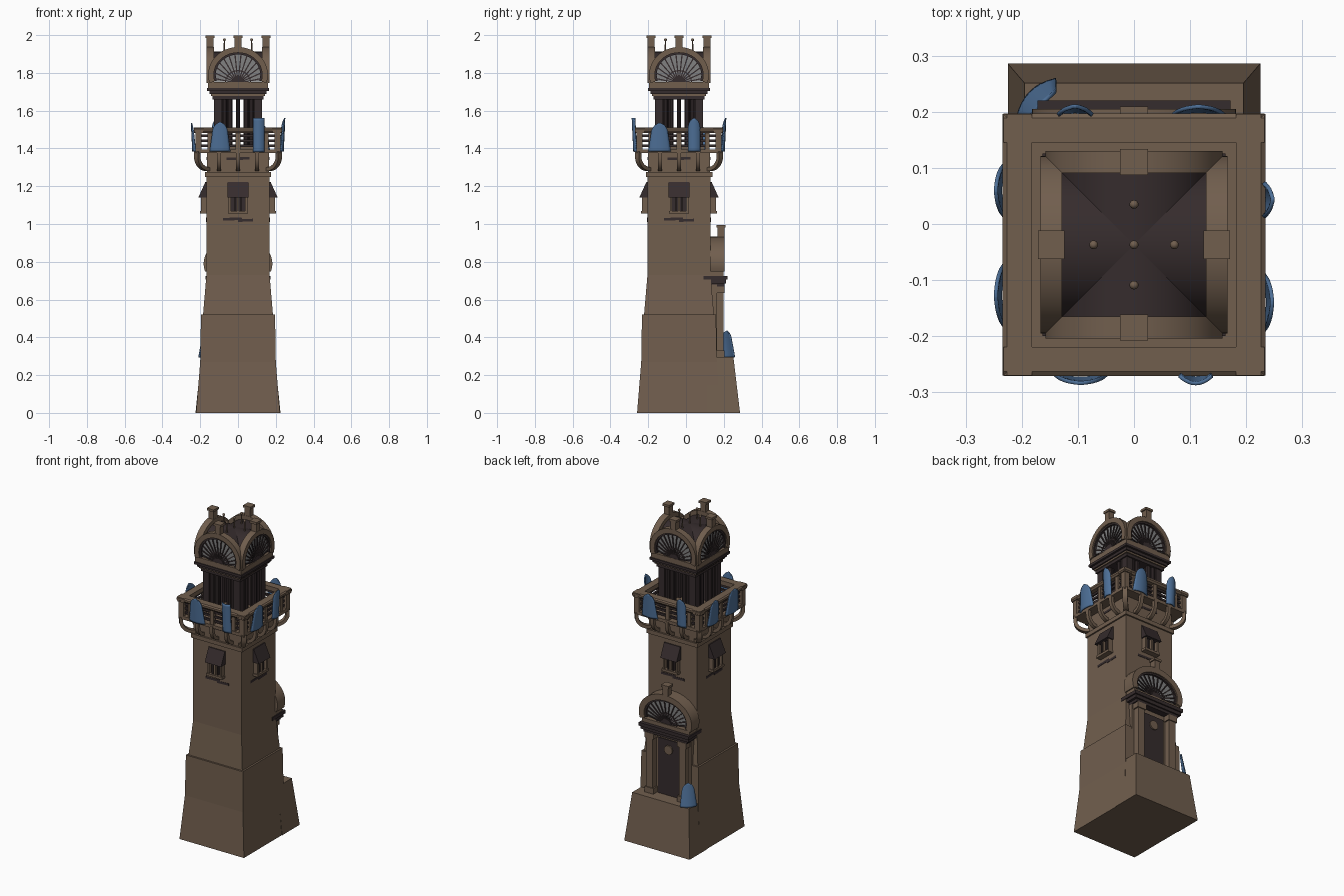
import bpy, bmesh, math
from mathutils import Matrix, Vector

if "Cube" in bpy.data.objects:
    bpy.data.objects.remove(bpy.data.objects["Cube"])

CY = -0.037  # tower axis in y


def material(name, col):
    m = bpy.data.materials.new(name)
    m.diffuse_color = (*col, 1)
    m.use_nodes = True
    m.node_tree.nodes["Principled BSDF"].inputs["Base Color"].default_value = m.diffuse_color
    return m


STONE = material("brown_stone", (0.165, 0.113, 0.076))
DARK = material("dark_wood", (0.036, 0.025, 0.026))
BLUE = material("shield_blue", (0.075, 0.16, 0.31))
GLASS = material("grey_glass", (0.22, 0.22, 0.22))


def side(k):
    """Frame of side k: front, right, back, left. Local -y is outward."""
    return Matrix.Translation((0, CY, 0)) @ Matrix.Rotation(k * math.pi / 2, 4, 'Z')


SIDES = [side(k) for k in range(4)]


class Part:
    def __init__(self, name, mat):
        self.name, self.mat, self.bm = name, mat, bmesh.new()

    def loft(self, M, a, b):
        """Join two equal point loops (u, d, z), d outward, and cap them."""
        va, vb = [[self.bm.verts.new(M @ Vector((p[0], -p[1], p[2]))) for p in q] for q in (a, b)]
        n = len(a)
        for i in range(n):
            j = (i + 1) % n
            self.bm.faces.new((va[i], va[j], vb[j], vb[i]))
        self.bm.faces.new(va)
        self.bm.faces.new(vb)

    def face_prism(self, M, uz, d0, d1):
        self.loft(M, [(u, d0, z) for u, z in uz], [(u, d1, z) for u, z in uz])

    def side_prism(self, M, dz, u0, u1):
        self.loft(M, [(u0, d, z) for d, z in dz], [(u1, d, z) for d, z in dz])

    def box(self, M, u0, u1, d0, d1, z0, z1):
        self.face_prism(M, [(u0, z0), (u1, z0), (u1, z1), (u0, z1)], d0, d1)

    def tier(self, z0, z1, h0, h1=None):
        h1 = h1 or h0
        self.loft(SIDES[0], *[[(s * h, t * h, z) for s, t in ((-1, -1), (1, -1), (1, 1), (-1, 1))]
                              for h, z in ((h0, z0), (h1, z1))])

    def column(self, M, u, d, z0, z1, r0, r1=None, n=10):
        r1 = r1 or r0
        self.loft(M, *[[(u + r * math.cos(i * math.tau / n), d + r * math.sin(i * math.tau / n), z)
                        for i in range(n)] for r, z in ((r0, z0), (r1, z1))])

    def bar(self, M, p, q, w, d0, d1):
        p, q = Vector(p), Vector(q)
        t = (q - p).normalized() * w / 2
        s = Vector((-t.y, t.x))
        self.face_prism(M, [p + s, q + s, q - s, p - s], d0, d1)

    def done(self):
        bmesh.ops.recalc_face_normals(self.bm, faces=self.bm.faces)
        me = bpy.data.meshes.new(self.name)
        self.bm.to_mesh(me)
        ob = bpy.data.objects.new(self.name, me)
        me.materials.append(self.mat)
        bpy.context.collection.objects.link(ob)
        return ob


def arc(cz, rx, rz, low=0.3, n=28):
    return [(rx * math.cos(t), cz + rz * math.sin(t))
            for t in (-low + (math.pi + 2 * low) * i / n for i in range(n + 1))]


def fan(name, frames, zb, rx, rz, thick, d0, d1):
    """Horseshoe arch with spoked glass and a capped block at the crown."""
    ring, bars, glass = Part(name + "_arch", STONE), Part(name + "_spokes", DARK), Part(name + "_glass", GLASS)
    cz, dm = zb + 0.045, d1 - 0.02
    outer, inner = arc(cz, rx, rz), arc(cz, rx - thick, rz - thick)
    lip = arc(cz, rx - thick - .01, rz - thick - .01)
    for M in frames:
        ring.face_prism(M, outer + inner[::-1], d0, d1)
        bars.face_prism(M, inner + lip[::-1], dm - .01, dm + .012)
        glass.face_prism(M, inner, dm - .006, dm)
        for i in range(1, 28, 2):
            bars.bar(M, (0, zb), inner[i], .0065, dm - .008, dm + .006)
        bars.face_prism(M, arc(zb, .036, .036, 0, 12), dm - .01, dm + .01)
        mid = [arc(zb, r, r, 0, 16) for r in (.07, .064)]
        bars.face_prism(M, mid[0] + mid[1][::-1], dm - .008, dm + .006)
        ring.box(M, -.018, .018, d1 - .038, d1 - .001, cz + rz - thick, cz + rz + .048)
        ring.box(M, -.025, .025, d1 - .043, d1 + .004, cz + rz + .048, cz + rz + .062)
    for p in (ring, bars, glass):
        p.done()


# Battered base, shaft and cornice
p = Part("tower_base", STONE)
p.tier(0, .27, .222, .2)
p.tier(.27, .52, .2, .196)
p.done()
p = Part("tower_shaft", STONE)
p.tier(.52, .73, .185, .167)
p.tier(.73, 1.25, .167)
p.tier(1.25, 1.275, .176)
p.tier(1.275, 1.385, .165)
p.done()

# Worn dark patches on the walls
p = Part("worn_patches", DARK)
for M in SIDES:
    for u, z, w, d in ((-.03, 1.025, .1, .168), (.04, 1.018, .08, .168), (0, 1.345, .12, .166)):
        p.bar(M, (u - w / 2, z), (u + w / 2, z + .003), .014, d - .004, d + .001)
p.done()

# Doorstep platform at the back
B = SIDES[2]
p = Part("door_platform", STONE)
p.loft(B, [(-.225, .15, 0), (.225, .15, 0), (.225, .323, 0), (-.225, .323, 0)],
       [(-.195, .15, .295), (.195, .15, .295), (.195, .288, .295), (-.195, .288, .295)])
p.done()

# Doorway: jambs, leaf, stepped hood, fan
p = Part("door_surround", STONE)
p.box(B, -.15, .15, .13, .2, .29, .68)
for s in (-1, 1):
    a, b = sorted((s * .09, s * .135))
    p.box(B, a, b, .15, .236, .29, .67)
    p.box(B, a - .008, b + .008, .15, .242, .29, .33)
    p.box(B, a - .008, b + .008, .15, .242, .635, .67)
p.box(B, -.165, .165, .13, .236, .725, .75)
p.face_prism(B, [(.028 * math.cos(i * math.tau / 16), .58 + .028 * math.sin(i * math.tau / 16)) for i in range(16)], .2, .214)
p.done()
p = Part("door_leaf", DARK)
p.box(B, -.075, .075, .19, .206, .295, .64)
p.done()
p = Part("door_hood", DARK)
for z0, z1, h, d in ((.668, .685, .15, .24), (.685, .705, .165, .249), (.705, .726, .172, .257)):
    p.box(B, -h, h, .13, d, z0, z1)
p.done()
fan("door_fan", [B], .745, .182, .143, .036, .165, .242)

# Hooded windows on all sides
hood, frame = Part("window_hoods", DARK), Part("window_frames", STONE)
for M in SIDES:
    hood.side_prism(M, [(.16, 1.222), (.173, 1.222), (.21, 1.14), (.16, 1.14)], -.056, .056)
    hood.box(M, -.046, .046, .16, .17, 1.06, 1.15)
    for u in (-.018, .018):
        hood.box(M, u - .004, u + .004, .16, .19, 1.06, 1.15)
    for u in (-.043, 0, .043):
        frame.box(M, u - .006, u + .006, .16, .195, 1.065, 1.14)
    frame.box(M, -.054, .054, .16, .2, 1.055, 1.07)
hood.done()
frame.done()

# Balcony: curved brackets, floor, railing
p = Part("balcony_brackets", STONE)


def bracket(M, u, d, r, w):
    q = [(-math.pi / 2 + math.pi / 2 * i / 8) for i in range(9)]
    out = [(d + r * math.cos(t), 1.355 + .075 * math.sin(t)) for t in q] + [(d + r, 1.385)]
    inn = [(d + (r - .02) * math.cos(t), 1.355 + .055 * math.sin(t)) for t in q] + [(d + r - .02, 1.385)]
    p.side_prism(M, out + inn[::-1], u - w, u + w)


for M in SIDES:
    for u in (-.1, 0, .1):
        bracket(M, u, .16, .068, .011)
    bracket(M @ Matrix.Rotation(math.pi / 4, 4, 'Z'), 0, .225, .09, .014)
p.done()
p = Part("balcony_floor", STONE)
p.tier(1.375, 1.395, .226)
p.done()
p, slats = Part("balcony_railing", STONE), Part("balcony_slats", DARK)
for M in SIDES:
    p.side_prism(M, [(.182, 1.483), (.226, 1.483), (.234, 1.493), (.234, 1.504), (.226, 1.51), (.182, 1.51)], -.233, .233)
    p.box(M, .192, .226, .192, .226, 1.39, 1.49)
    for u in (-.15, 0, .15):
        p.box(M, u - .012, u + .012, .195, .222, 1.39, 1.49)
    for z in (1.407, 1.434, 1.461):
        slats.box(M, -.205, .205, .2, .212, z, z + .013)
p.done()
slats.done()

# Lantern with clustered dark columns
p = Part("lantern_columns", DARK)
for M in SIDES:
    p.box(M, .085, .127, .085, .127, 1.39, 1.67)
    for s in (-1, 1):
        for u in (.042, .072):
            p.column(M, s * u, .11, 1.39, 1.67, .014)
        a, b = sorted((s * .03, s * .1))
        p.box(M, a, b, .088, .098, 1.39, 1.67)
p.column(SIDES[0], 0, 0, 1.39, 1.7, .011)
p.tier(1.66, 1.68, .135)
p.tier(1.688, 1.705, .15)
p.tier(1.705, 1.72, .163)
p.done()
p = Part("lantern_cornice", STONE)
p.tier(1.395, 1.41, .135)
p.tier(1.678, 1.69, .142)
p.tier(1.718, 1.752, .158)
p.done()

# Crown: four spoked arches, groined roof, ball spikes
fan("crown", SIDES, 1.745, .158, .147, .03, .128, .167)
p = Part("groined_roof", DARK)
for M in SIDES[:2]:
    p.face_prism(M, arc(1.785, .132, .127, .25), -.135, .135)
p.done()
p = Part("roof_spikes", STONE)
for x, y in ((0, 0), (.072, 0), (-.072, 0), (0, .072), (0, -.072)):
    p.column(SIDES[0], x, y, 1.9, 1.975, .005, .003)
    bmesh.ops.create_uvsphere(p.bm, u_segments=10, v_segments=6, radius=.008,
                              matrix=Matrix.Translation((x, CY - y, 1.975)))
p.done()


# Curved shields hung on the railing, one by the door
def shield(name, M, width, height, kind, bulge=.014, lean=-.05):
    me, bm = bpy.data.meshes.new(name), bmesh.new()
    rows = []
    for i in range(15):
        v = i / 14
        w = width / 2 * {"flared": 1 - .38 * v, "round": 1, "square": 1}[kind]
        if kind != "square" and v > .68:
            w *= max(.12, math.sqrt(max(0, 1 - ((v - .68) / .32) ** 2)))
        rows.append([bm.verts.new(M @ Vector((w * s / 4, -bulge * (1 - (2 * w * s / 4 / width) ** 2) + lean * height * (v - .5), v * height)))
                     for s in range(-4, 5)])
    for a, b in zip(rows, rows[1:]):
        for j in range(8):
            bm.faces.new((a[j], a[j + 1], b[j + 1], b[j]))
    bm.to_mesh(me)
    ob = bpy.data.objects.new(name, me)
    me.materials.append(BLUE)
    bpy.context.collection.objects.link(ob)
    ob.modifiers.new("thickness", 'SOLIDIFY').thickness = .007


for i, (k, u, w, z, h, kind) in enumerate((
        (0, -.095, .11, 1.385, .155, "flared"), (0, .11, .062, 1.38, .18, "square"),
        (1, -.103, .12, 1.385, .15, "flared"), (1, .08, .066, 1.385, .175, "round"),
        (2, .105, .066, 1.385, .175, "round"), (2, -.115, .11, 1.385, .15, "flared"),
        (3, .09, .13, 1.385, .15, "flared"), (3, -.097, .11, 1.385, .15, "flared"))):
    shield(f"railing_shield_{i}", SIDES[k] @ Matrix.Translation((u, -.232, z)), w, h, kind)
shield("door_shield", Matrix.Translation((-.165, .215, .295)) @ Matrix.Rotation(math.radians(225), 4, 'Z'),
       .1, .14, "flared", .016, .2)

# Smooth the curves, keep edges crisp
for ob in bpy.context.scene.objects:
    ob.select_set(True)
    bpy.context.view_layer.objects.active = ob
bpy.ops.object.shade_smooth_by_angle(angle=math.radians(35))
